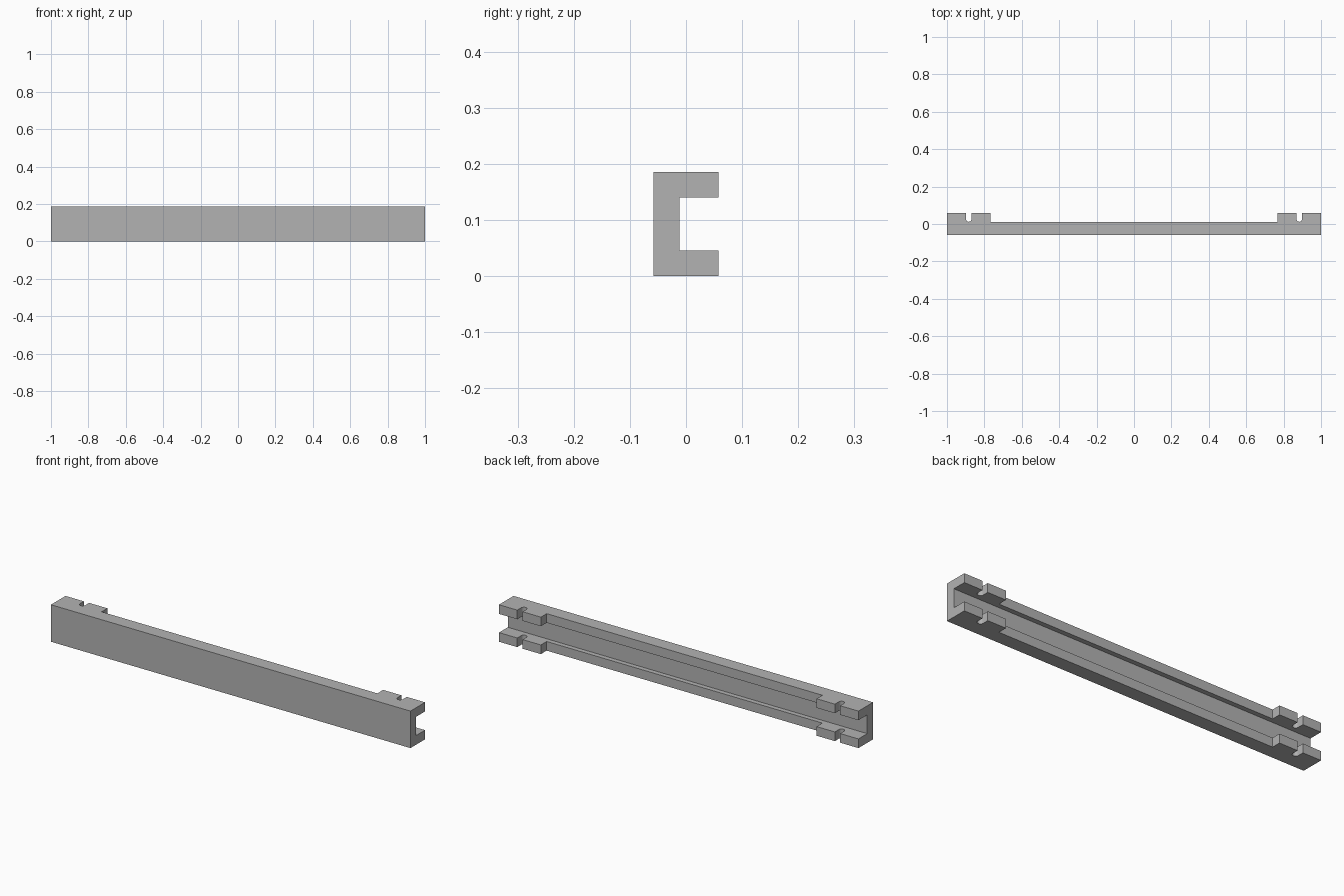
import bpy, bmesh
from math import cos, sin, pi

cube = bpy.data.objects.get("Cube")
if cube:
    bpy.data.objects.remove(cube, do_unlink=True)

LENGTH, DEPTH, HEIGHT = 2.0, 0.116, 0.186
WALL = 0.046                      # thickness of web and flanges
BACK = DEPTH / 2
RECESS = 0.012                    # flange edge between the end lugs
LUG_END = 0.767                   # inner end of each lug
SLOT_X, SLOT_R = 0.8835, 0.0148   # round-bottomed slot in each lug

grey = bpy.data.materials.new("plain grey")
grey.use_nodes = True
grey.diffuse_color = (0.45, 0.45, 0.45, 1)
grey.node_tree.nodes["Principled BSDF"].inputs["Base Color"].default_value = grey.diffuse_color


def prism(name, outline, z0, z1):
    """Extrude a flat xy outline from z0 to z1."""
    bm = bmesh.new()
    face = bm.faces.new([bm.verts.new((x, y, z0)) for x, y in outline])
    top = bmesh.ops.extrude_face_region(bm, geom=[face])["geom"]
    verts = [v for v in top if isinstance(v, bmesh.types.BMVert)]
    bmesh.ops.translate(bm, verts=verts, vec=(0, 0, z1 - z0))
    bmesh.ops.recalc_face_normals(bm, faces=bm.faces)
    mesh = bpy.data.meshes.new(name)
    bm.to_mesh(mesh)
    bm.free()
    mesh.materials.append(grey)
    obj = bpy.data.objects.new(name, mesh)
    bpy.context.collection.objects.link(obj)
    return obj


# Plan of one half: front corner, slotted lug, recessed edge
half = [(LENGTH / 2, -BACK), (LENGTH / 2, BACK), (SLOT_X + SLOT_R, BACK)]
STEPS = 12
for i in range(STEPS + 1):
    a = pi * i / STEPS
    half.append((SLOT_X + SLOT_R * cos(a), RECESS + SLOT_R * (1 - sin(a))))
half += [(SLOT_X - SLOT_R, BACK), (LUG_END, BACK), (LUG_END, RECESS)]
outline = half + [(-x, y) for x, y in reversed(half)]
beam = prism("channel_beam", outline, 0, HEIGHT)

# Hollow the back to leave a web with two flanges
inner = BACK - DEPTH + WALL
cutter = prism("channel_cutter",
               [(-2, inner), (2, inner), (2, 1), (-2, 1)], WALL, HEIGHT - WALL)
cutter.hide_render = True
cut = beam.modifiers.new("hollow", "BOOLEAN")
cut.operation = "DIFFERENCE"
cut.solver = "EXACT"
cut.object = cutter
bpy.context.view_layer.objects.active = beam
beam.select_set(True)
bpy.ops.object.modifier_apply(modifier=cut.name)
bpy.data.objects.remove(cutter, do_unlink=True)

# Smooth the slot curves, keep the corners sharp
bpy.ops.object.shade_smooth_by_angle()
